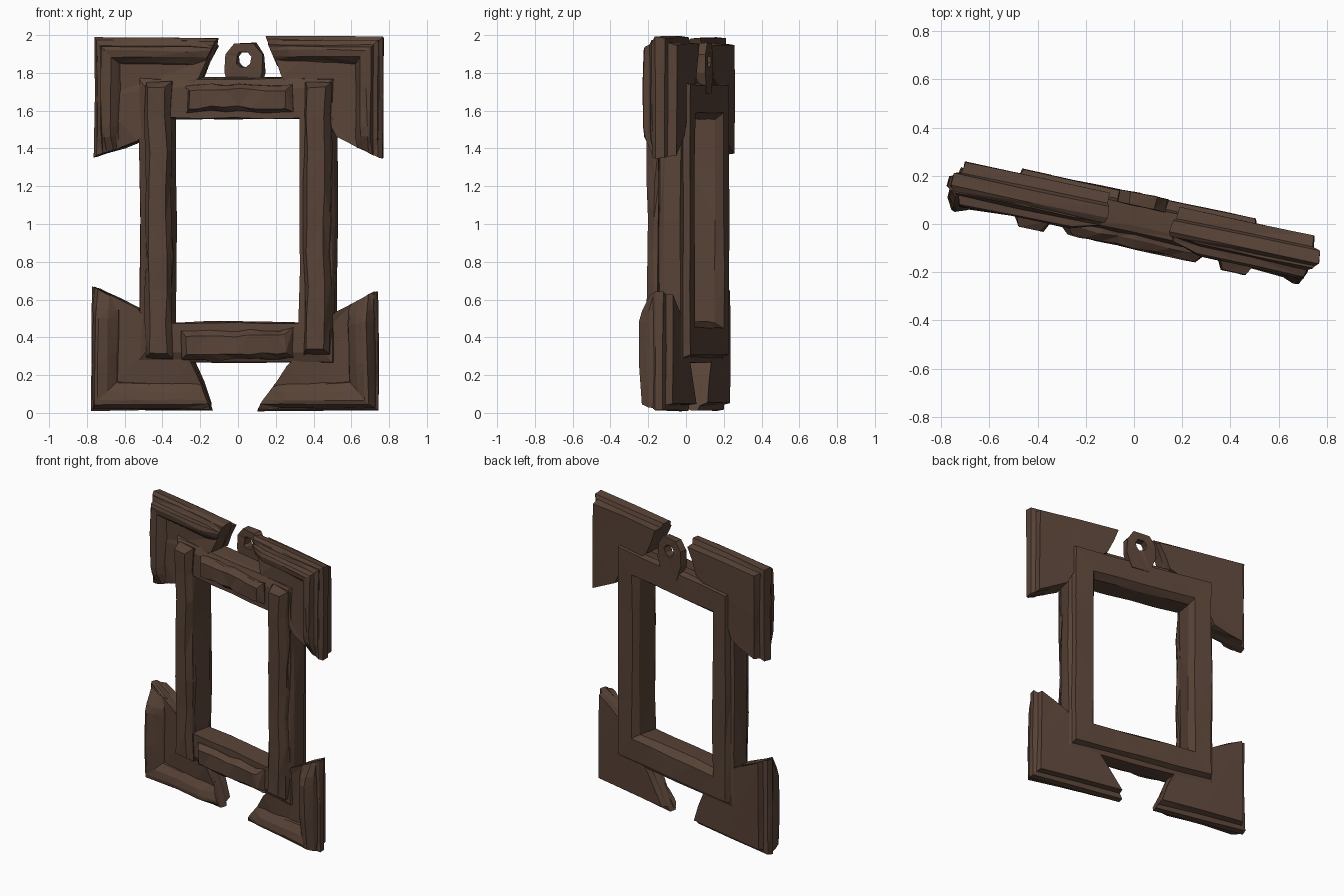
import bpy, bmesh, math, random
from mathutils import Vector, Matrix

if "Cube" in bpy.data.objects:
    bpy.data.objects.remove(bpy.data.objects["Cube"])

random.seed(4)
TURN = Matrix.Rotation(math.radians(-12), 4, 'Z')   # whole frame hangs slightly turned

wood = bpy.data.materials.new("dark brown wood")
wood.diffuse_color = (0.098, 0.056, 0.038, 1)
wood.use_nodes = True
wood.node_tree.nodes["Principled BSDF"].inputs["Base Color"].default_value = wood.diffuse_color


def loft(name, rings, closed=False, wobble=0.005):
    """Skin matching rings of (u, v, z) points; cap the ends or close into a tube."""
    bm = bmesh.new()
    rows = []
    for ring in rings:
        rows.append([bm.verts.new(Vector(p) + Vector([random.uniform(-wobble, wobble) * k
                                                      for k in (1, 0.7, 1)])) for p in ring])
    n = len(rows[0])
    pairs = list(zip(rows, rows[1:])) + ([(rows[-1], rows[0])] if closed else [])
    for a, b in pairs:
        for i in range(n):
            j = (i + 1) % n
            bm.faces.new((a[i], a[j], b[j], b[i]))
    if not closed:
        bm.faces.new(rows[0])
        bm.faces.new(rows[-1])
    bmesh.ops.triangulate(bm, faces=bm.faces[:], ngon_method='EAR_CLIP')
    bmesh.ops.recalc_face_normals(bm, faces=bm.faces[:])
    bm.transform(TURN)
    me = bpy.data.meshes.new(name)
    bm.to_mesh(me)
    bm.free()
    me.materials.append(wood)
    ob = bpy.data.objects.new(name, me)
    bpy.context.collection.objects.link(ob)
    return ob


def dense(pts, n):
    """Split every edge of a closed outline into n pieces."""
    out = []
    for a, b in zip(pts, pts[1:] + pts[:1]):
        out += [a.lerp(b, k / n) for k in range(n)]
    return out


def at_depth(pts, v):
    return [(p.x, v, p.y) for p in pts]


# main frame: mitred ring around the window; profile is (fraction of width, depth)
def frame_loop(t):
    l, r = -0.352 - 0.178 * t, 0.337 + 0.185 * t
    b, top = 0.482 - 0.215 * t, 1.553 + 0.222 * t
    return dense([Vector(p) for p in ((l, b), (r, b), (r, top), (l, top))], 4)


profile = [(0.03, -0.058), (0.75, -0.058), (0.97, -0.033), (1.0, -0.01), (1.0, 0.08),
           (0.87, 0.09), (0.82, 0.126), (0.15, 0.126), (0.0, 0.08)]
loft("main_frame", [at_depth(frame_loop(t), v) for t, v in profile], closed=True)


# corner plates with stepped edges and a raised L-shaped moulding
def corner(name, A, B, C, D, E, F, steps, ridge, flat):
    A, B, C, D, E, F = [Vector((x / 0.978, z)) for x, z in (A, B, C, D, E, F)]
    sx, sz = math.copysign(1, A.x), (1 if A.y > 1 else -1)

    def edge(d):                       # tip, outer corner, tip, moved inward by d
        return [B + (C - B) * d / abs(B.y - C.y),
                A - Vector((sx, sz)) * d,
                F + (E - F) * d / abs(F.x - E.x)]

    rings = [at_depth(dense(edge(d) + [E, D, C], 2), v) for d, v in steps]
    # the plate's face rises gently towards the main frame
    rings[-1] = [(u, v - (0.02 if i in (6, 7, 9, 10) else 0.025 if i == 8 else 0), z)
                 for i, (u, v, z) in enumerate(rings[-1])]
    loft(name + "_plate", rings, wobble=0.004)
    # moulding: cross-section swept tip - corner - tip, lower at the tips and on the level arm
    stations = [(0, 0, 0.5 * flat), (0, 0.2, flat), (0, 0.6, flat), (1, 0, 0.5 + 0.5 * flat),
                (1, 0.35, 1), (1, 0.75, 1), (1, 0.85, 0.85), (1, 1, 0.4)]
    rings = []
    for arm, t, height in stations:
        ring = []
        for d, v in ridge:
            pts = edge(d)
            p = pts[arm].lerp(pts[arm + 1], t)
            ring.append((p.x, v * height, p.y))
        rings.append(ring)
    loft(name + "_moulding", rings, wobble=0.005)


up_steps = [(0.04, 0.107), (0.032, 0.06), (0.005, 0.05), (0.0, 0.0), (0.018, -0.02)]
low_steps = [(0.04, 0.082), (0.03, 0.045), (0.004, 0.035), (0.0, -0.005), (0.012, -0.02)]
upper = [(0.015, 0.0), (0.02, -0.028), (0.042, -0.04), (0.05, -0.076), (0.07, -0.083),
         (0.105, -0.075), (0.13, -0.04), (0.155, 0.0)]
lower = [(0.01, 0.0), (0.014, -0.05), (0.035, -0.1), (0.055, -0.105), (0.1, -0.09),
         (0.145, -0.045), (0.16, 0.0)]
corner("upper_left", (-0.76, 1.99), (-0.11, 1.985), (-0.20, 1.77), (-0.42, 1.66),
       (-0.52, 1.44), (-0.76, 1.355), up_steps, upper, 0.88)
corner("upper_right", (0.765, 1.99), (0.15, 1.995), (0.24, 1.77), (0.42, 1.66),
       (0.53, 1.46), (0.765, 1.345), up_steps, upper, 0.88)
corner("lower_left", (-0.775, 0.012), (-0.14, 0.012), (-0.24, 0.27), (-0.42, 0.4),
       (-0.52, 0.55), (-0.77, 0.67), low_steps, lower, 0.7)
corner("lower_right", (0.745, 0.012), (0.10, 0.01), (0.27, 0.25), (0.42, 0.4),
       (0.52, 0.53), (0.735, 0.645), low_steps, lower, 0.7)


# raised, roughly carved bars on the front of the frame
def carved_bar(name, start, end, width, top):
    a, b = Vector(start), Vector(end)
    along = (b - a).normalized()
    side = Vector((-along.y, along.x))
    section = [(-0.5, -0.04), (-0.5, -0.066), (-0.34, top), (0.32, top), (0.5, -0.066), (0.5, -0.04)]
    rings = []
    for k in range(9):
        t = k / 8
        shift = random.uniform(-0.006, 0.006)
        ring = []
        for w, v in section:
            pull = 0.03 * (1 - 2 * t) if k in (0, 8) and v == top else 0   # sloped ends
            p = a.lerp(b, t) + along * pull + side * (w * width + shift)
            ring.append((p.x, v, p.y))
        rings.append(ring)
    loft(name, rings, wobble=0.007)


carved_bar("left_bar", (-0.415, 0.29), (-0.42, 1.75), 0.14, -0.106)
carved_bar("right_bar", (0.44, 0.31), (0.445, 1.75), 0.14, -0.108)
carved_bar("top_bar", (-0.27, 1.665), (0.31, 1.665), 0.14, -0.098)
carved_bar("bottom_bar", (-0.29, 0.36), (0.31, 0.365), 0.15, -0.1)

# hanging tab with a hole, fixed to the back of the top rail
half = [(0.103, 1.80), (0.1, 1.90), (0.055, 1.957)]
tab = [Vector(p) for p in half + [(-x, z) for x, z in half[::-1]] + [(-0.065, 1.69), (0.065, 1.69)]]
hole = [Vector((0.042 * math.cos(math.radians(g)), 1.872 + 0.042 * math.sin(math.radians(g))))
        for g in (-30, 15, 60, 120, 165, 210, 250, 290)]
shift = Vector((0.015, 0))
tab, hole = [p + shift for p in tab], [p + shift for p in hole]
loft("hanging_tab", [at_depth(tab, 0.13), at_depth(tab, 0.075),
                     at_depth(hole, 0.075), at_depth(hole, 0.13)], closed=True, wobble=0.004)
